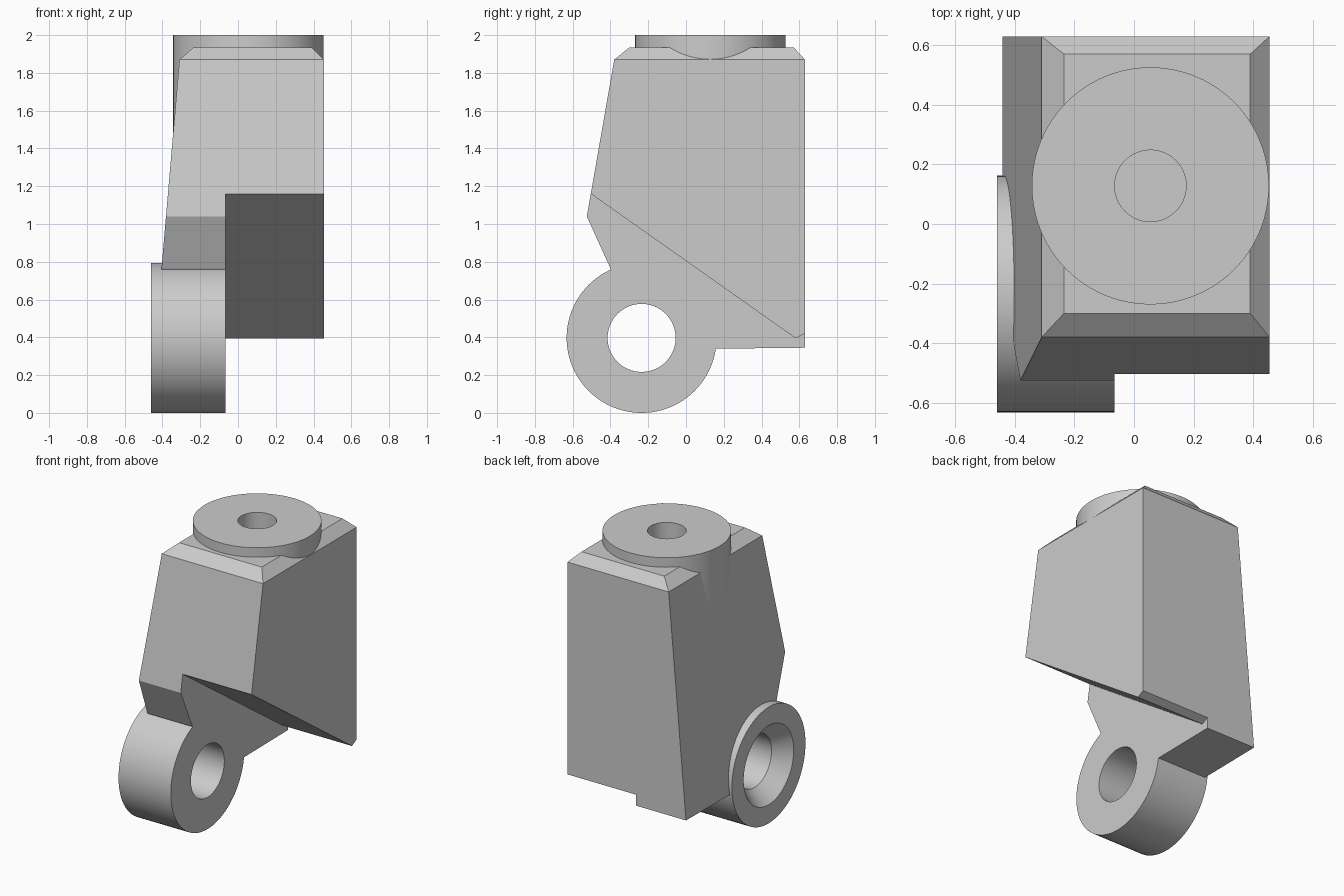
import bpy, bmesh, math
from mathutils import Vector, Matrix

cube = bpy.data.objects.get("Cube")
if cube:
    bpy.data.objects.remove(cube, do_unlink=True)

grey = bpy.data.materials.new("plain grey")
grey.use_nodes = True
colour = (0.6, 0.6, 0.6, 1)
grey.diffuse_color = colour
grey.node_tree.nodes["Principled BSDF"].inputs["Base Color"].default_value = colour


def finish(bm, name):
    bmesh.ops.recalc_face_normals(bm, faces=bm.faces)
    mesh = bpy.data.meshes.new(name)
    bm.to_mesh(mesh)
    bm.free()
    mesh.materials.append(grey)
    obj = bpy.data.objects.new(name, mesh)
    bpy.context.collection.objects.link(obj)
    return obj


def prism(points, x0, x1):
    """Extrude a side profile of (y, z) points across the width."""
    bm = bmesh.new()
    face = bm.faces.new([bm.verts.new((x0, y, z)) for y, z in points])
    new = bmesh.ops.extrude_face_region(bm, geom=[face])["geom"]
    verts = [v for v in new if isinstance(v, bmesh.types.BMVert)]
    bmesh.ops.translate(bm, verts=verts, vec=(x1 - x0, 0, 0))
    bmesh.ops.recalc_face_normals(bm, faces=bm.faces)
    return bm


def slice_off(bm, a, b):
    """Cut away everything left of the line a to b in the front plane."""
    (ax, az), (bx, bz) = a, b
    cut = bmesh.ops.bisect_plane(
        bm, geom=bm.verts[:] + bm.edges[:] + bm.faces[:], dist=1e-5,
        plane_co=(ax, 0, az), plane_no=(az - bz, 0, bx - ax), clear_outer=True)
    edges = [e for e in cut["geom_cut"] if isinstance(e, bmesh.types.BMEdge)]
    bmesh.ops.contextual_create(bm, geom=edges)


def lathe(profile, matrix, name, closed=False, steps=96):
    """Spin (radius, height) points around the z axis, then place the result."""
    bm = bmesh.new()
    verts = [bm.verts.new((r, 0, h)) for r, h in profile]
    edges = [bm.edges.new(pair) for pair in zip(verts, verts[1:])]
    if closed:
        edges.append(bm.edges.new((verts[-1], verts[0])))
    bmesh.ops.spin(bm, geom=verts + edges, axis=(0, 0, 1), cent=(0, 0, 0),
                   angle=math.tau, steps=steps)
    bmesh.ops.remove_doubles(bm, verts=bm.verts, dist=1e-4)
    bm.transform(matrix)
    obj = finish(bm, name)
    bpy.ops.object.select_all(action="DESELECT")
    obj.select_set(True)
    bpy.context.view_layer.objects.active = obj
    bpy.ops.object.shade_smooth_by_angle(angle=math.radians(30))
    return obj


def subtract(obj, cutter):
    cutter.hide_render = True
    cutter.hide_viewport = True
    mod = obj.modifiers.new("cut", "BOOLEAN")
    mod.operation = "DIFFERENCE"
    mod.solver = "EXACT"
    mod.object = cutter


# Main block: side profile that wraps around the inside of the hinge ring
hinge_y, hinge_z, web_x = -0.235, 0.397, -0.065
arc = [(hinge_y + 0.3 * math.cos(math.radians(a)),
        hinge_z + 0.3 * math.sin(math.radians(a))) for a in range(110, -11, -20)]
outline = [(0.63, 0.345), (0.63, 1.87), (0.57, 1.935), (-0.30, 1.935),
           (-0.38, 1.87), (-0.525, 1.04), (-0.40, 0.765)] + arc + [(0.155, 0.34)]
bm = prism(outline, -0.7, 0.455)
slice_off(bm, (-0.441, 0.345), (-0.31, 1.87))   # leaning side
slice_off(bm, (-0.31, 1.87), (-0.235, 1.935))   # top chamfers
slice_off(bm, (0.39, 1.935), (0.455, 1.87))
block = finish(bm, "main_block")

# Sloping underside beside the hinge web
slope = [(-0.8, 1.369), (0.58, 0.395), (0.8, 0.505), (0.8, -0.2), (-0.8, -0.2)]
subtract(block, finish(prism(slope, web_x, 1), "underside_cutter"))

# Round boss with a blind hole, sunk into the top
boss_at = Matrix.Translation((0.055, 0.128, 0))
lathe([(0, 1.4), (0.398, 1.4), (0.398, 2), (0.12, 2), (0.12, 1.5), (0, 1.5)],
      boss_at, "top_boss")
subtract(block, lathe([(0, 1.45), (0.2, 1.45), (0.2, 2.2), (0, 2.2)],
                      boss_at, "boss_cutter"))

# Hinge ring, countersunk on the outer side
hinge_at = Matrix.Translation((0, hinge_y, hinge_z)) @ Matrix.Rotation(math.pi / 2, 4, "Y")
lathe([(0.397, -0.46), (0.397, web_x), (0.18, web_x), (0.18, -0.355), (0.27, -0.46)],
      hinge_at, "hinge_ring", closed=True)
